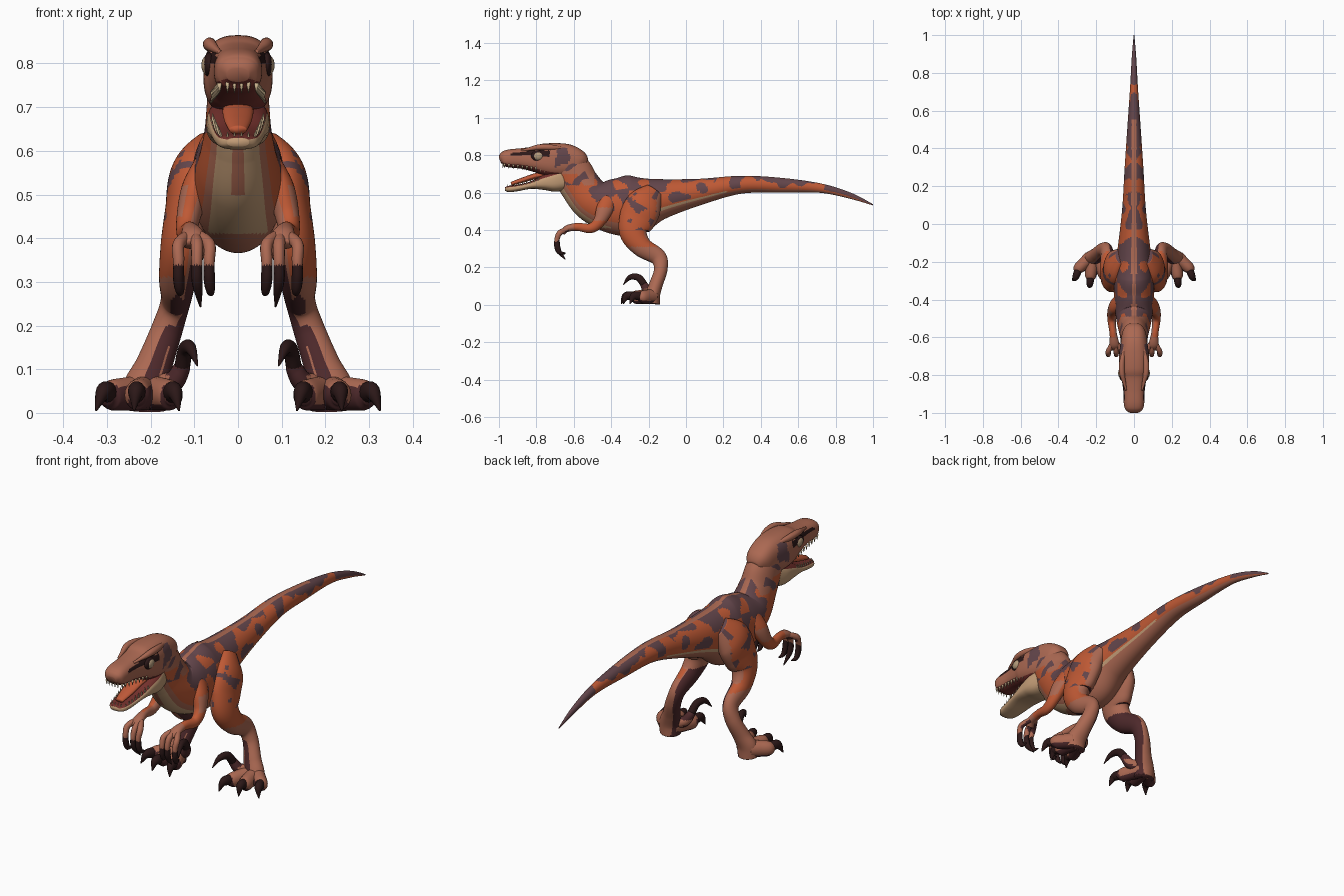
import bpy, bmesh, math
from mathutils import Vector, noise

cube = bpy.data.objects.get("Cube")
if cube:
    bpy.data.objects.remove(cube)


def material(name, rgb):
    m = bpy.data.materials.new(name)
    m.use_nodes = True
    m.diffuse_color = (*rgb, 1)
    m.node_tree.nodes["Principled BSDF"].inputs["Base Color"].default_value = (*rgb, 1)
    return m


MATS = {n: material(n, c) for n, c in {
    "brown": (.41, .14, .085), "orange": (.52, .1, .035), "purple": (.125, .06, .07),
    "cream": (.54, .33, .18), "maroon": (.075, .022, .024), "claw": (.025, .009, .009),
    "mouth": (.17, .03, .025), "tongue": (.52, .10, .04), "eye": (.46, .33, .2),
    "ivory": (.60, .45, .27)}.items()}


def smooth_path(pts, steps):
    """Catmull-Rom through points of any dimension."""
    out = []
    for i in range(len(pts) - 1):
        a, b, c, d = (Vector(pts[min(max(j, 0), len(pts) - 1)]) for j in range(i - 1, i + 3))
        for k in range(steps):
            t = k / steps
            out.append((2 * b + (c - a) * t + (2 * a - 5 * b + 4 * c - d) * t ** 2
                        + (3 * b - a - 3 * c + d) * t ** 3) / 2)
    return out + [Vector(pts[-1])]


def skin(name, paths, rule, seg=20, steps=8, square=1.0, side=1):
    """Loft rings (x, y, z, half width, half height); rule(centre, normal, up) names the colour."""
    bm = bmesh.new()
    info = {}
    for pts in paths:
        path = smooth_path([(p[0] * side, *p[1:]) for p in pts], steps)
        spine = [Vector(p[:3]) for p in path]
        rings = []
        for i, p in enumerate(path):
            t = (spine[min(i + 1, len(path) - 1)] - spine[max(i - 1, 0)]).normalized()
            across = (Vector((1, 0, 0)) - t * t.x).normalized()
            up = t.cross(across)
            ring = []
            for k in range(seg):
                c, s = math.cos(math.tau * k / seg), math.sin(math.tau * k / seg)
                cx, sz = (math.copysign(abs(v) ** square, v) for v in (c, s))
                v = bm.verts.new(spine[i] + across * cx * max(p[3], .0008)
                                 + up * sz * max(p[4], .0008))
                info[v] = s
                ring.append(v)
            rings.append(ring)
        for a, b in zip(rings, rings[1:]):
            for k in range(seg):
                j = (k + 1) % seg
                bm.faces.new((a[k], a[j], b[j], b[k]))
        bm.faces.new(rings[0])
        bm.faces.new(rings[-1])
    bmesh.ops.recalc_face_normals(bm, faces=bm.faces)
    bm.normal_update()
    used = []
    for f in bm.faces:
        c, n = f.calc_center_median(), f.normal.copy()
        c.x, n.x = c.x * side, n.x * side
        col = rule if isinstance(rule, str) else rule(c, n, sum(info[v] for v in f.verts) / len(f.verts))
        if col not in used:
            used.append(col)
        f.material_index = used.index(col)
        f.smooth = True
    return finish(name, bm, used)


def finish(name, bm, used):
    me = bpy.data.meshes.new(name)
    bm.to_mesh(me)
    bm.free()
    for col in used:
        me.materials.append(MATS[col])
    ob = bpy.data.objects.new(name, me)
    bpy.context.scene.collection.objects.link(ob)
    return ob


def ball(name, loc, size, col):
    bm = bmesh.new()
    bmesh.ops.create_uvsphere(bm, u_segments=24, v_segments=14, radius=1)
    for f in bm.faces:
        f.smooth = True
    ob = finish(name, bm, [col])
    ob.location, ob.scale = loc, size
    return ob


def blotch(c, f=15):
    return noise.noise(Vector((abs(c.x) * f + 3, c.y * f, c.z * f)))


# Colour rules
def body_rule(c, n, u):
    p = blotch(c)
    if u < -.74 and c.y < -.4 and c.z > .41:
        return "brown" if abs(c.x) < .015 and c.z > .5 else "cream"
    if u < -.58:
        return "brown"
    if u < -.4 and -.2 < c.y < .22:
        return "cream"
    if c.z > .64 and c.y < -.49:
        if p > .12 and u < .6:
            return "purple"
        return "orange" if c.z < .7 and u < .2 else "brown"
    if u > .6 and abs(c.x) < .013 and c.y < .55:
        return "brown"
    if c.y > .74 and u > -.3:
        return "purple"
    limit = .18 - .4 * u - (.12 if c.y > .15 else 0)
    return "purple" if u > -.35 and p > limit else "orange"


def leg_rule(c, n, u):
    if n.z < -.8 or (c.z < .34 and n.x < -.5) or (c.z < .2 and u > .85 and n.x < .1):
        return "maroon"
    if c.z < .31 or n.x < -.35 or n.y > .62:
        return "brown"
    return "purple" if c.z > .4 and blotch(c, 18) > .2 else "orange"


def arm_rule(c, n, u):
    if c.y < -.6 or n.x < -.5:
        return "brown"
    return "brown" if .45 < c.z < .52 and n.x > .5 else "orange"


def toe_rule(c, n, u):
    if c.x < .165 and c.z > .085:
        return "maroon"
    return "brown" if n.z > -.5 and (n.z > .5 or n.x > .6 or n.y > .1) else "maroon"


def finger_rule(c, n, u):
    return "maroon" if c.z < .335 or n.z < -.4 else "brown"


def head_rule(c, n, u):
    if u < -.45 and n.z < -.5 and c.y < -.68:
        return "mouth"
    if abs(n.x) > .5 and -.94 < c.y < -.73 and .797 < c.z < .803 + .018 * (c.y + 1) / .15:
        return "claw" if c.z < .826 else "brown"
    if c.y > -.7 and c.z < .84 and abs(n.x) > .45 and blotch(c, 16) > .12:
        return "purple"
    return "brown"


def jaw_rule(c, n, u):
    return "mouth" if u > .4 and n.z > .4 and c.y < -.68 else "cream"


# Body from tail tip to neck
skin("body", [[
    (0, 1, .535, .002, .003), (0, .88, .583, .012, .016), (0, .72, .624, .021, .025),
    (0, .5, .64, .036, .04), (0, .29, .642, .05, .048), (0, .075, .605, .063, .07),
    (0, -.14, .565, .088, .11), (0, -.28, .532, .105, .162), (0, -.4, .53, .106, .146),
    (0, -.5, .56, .094, .117), (0, -.565, .635, .078, .108), (0, -.602, .698, .072, .108),
    (0, -.635, .755, .069, .099)]], body_rule, seg=72, steps=30)


# Head and jaws: stations are y, top, bottom, half width
def stations(rows):
    return [(0, y, (t + b) / 2, w, (t - b) / 2) for y, t, b, w in rows]


skin("upper_head", [stations([
    (-.538, .78, .71, .035), (-.57, .826, .69, .06), (-.63, .858, .68, .071),
    (-.7, .865, .68, .079), (-.77, .862, .695, .077), (-.815, .848, .712, .067),
    (-.88, .838, .728, .057), (-.95, .83, .735, .054), (-.98, .815, .742, .046),
    (-.995, .79, .757, .026)])], head_rule, seg=56, steps=14, square=.78)
skin("lower_jaw", [stations([
    (-.63, .74, .62, .055), (-.7, .72, .605, .071), (-.76, .695, .613, .07),
    (-.83, .66, .62, .062), (-.9, .643, .608, .053), (-.945, .637, .603, .044),
    (-.968, .63, .61, .025)])], jaw_rule, seg=40, steps=10, square=.75)
ball("throat", (0, -.715, .705), (.058, .03, .045), "mouth")
skin("tongue", [[(0, -.72, .695, .034, .018), (0, -.79, .692, .036, .016),
                 (0, -.87, .668, .031, .014), (0, -.935, .647, .02, .01)]], "tongue")

# Teeth along both jaws
upper, lower = [], []
for s in (1, -1):
    for i in range(10):
        y = -.755 - i * .024
        x = s * (.062 - .0022 * i)
        z = .719 + .024 * i / 9
        upper.append([(x, y, z + .012, .006, .007), (x, y, z - .011, .001, .001)])
    for i in range(8):
        y = -.79 - i * .021
        x = s * (.058 - .0028 * i)
        z = .672 - .043 * i / 7
        lower.append([(x, y, z - .01, .005, .006), (x, y, z + .013, .001, .001)])
for x in (-.024, -.008, .008, .024):
    upper.append([(x, -.978, .76, .006, .006), (x, -.979, .733, .001, .001)])
    lower.append([(x, -.953, .622, .005, .005), (x, -.954, .643, .001, .001)])
skin("upper_teeth", upper, "ivory", seg=6, steps=2)
skin("lower_teeth", lower, "ivory", seg=6, steps=2)

# Paired parts
for s, side in ((1, "left"), (-1, "right")):
    ball(side + "_eye_socket", (s * .066, -.79, .797), (.014, .038, .028), "claw")
    ball(side + "_eye", (s * .067, -.79, .796), (.017, .028, .024), "eye")
    ball(side + "_nostril", (s * .026, -.982, .79), (.006, .008, .011), "maroon")
    skin(side + "_brow", [[(.045, -.64, .835, .006, .006), (.062, -.72, .842, .014, .015),
                           (.064, -.785, .843, .015, .015), (.052, -.84, .833, .009, .009),
                           (.042, -.88, .826, .005, .005)]], "brown", side=s)

    skin(side + "_leg", [[
        (.07, -.17, .61, .03, .05), (.1, -.22, .54, .055, .095), (.112, -.26, .46, .055, .098),
        (.125, -.28, .385, .052, .075), (.138, -.235, .31, .043, .055),
        (.143, -.15, .255, .034, .045), (.163, -.135, .19, .036, .036),
        (.192, -.16, .11, .042, .036), (.212, -.178, .055, .052, .04),
        (.215, -.185, .008, .05, .045)]], leg_rule, seg=48, steps=12, side=s)
    toes, foot_claws = [], []
    for x, y, tx, ty in ((.292, -.235, .325, -.3), (.23, -.275, .238, -.335), (.155, -.275, .135, -.345)):
        bx = .21 + (x - .21) * .25
        toes.append([(bx, -.175, .045, .034, .04), ((bx + x) / 2, (y - .175) / 2, .043, .033, .038),
                     (x, y, .04, .03, .034), (x + (tx - x) * .3, y - .018, .035, .017, .019)])
        foot_claws.append([(x, y, .045, .02, .024), ((x + tx) / 2, (y + ty) / 2 - .012, .047, .018, .021),
                           (tx, ty, .005, .002, .002)])
    # Raised sickle toe
    toes.append([(.19, -.18, .06, .025, .028), (.15, -.205, .07, .024, .026),
                 (.13, -.22, .1, .02, .022), (.125, -.235, .12, .014, .015)])
    foot_claws.append([(.127, -.225, .11, .018, .02), (.12, -.255, .146, .017, .019),
                       (.108, -.3, .147, .013, .014), (.093, -.335, .108, .002, .002)])
    skin(side + "_toes", toes, toe_rule, side=s)
    skin(side + "_foot_claws", foot_claws, "claw", seg=14, side=s)

    skin(side + "_arm", [[
        (.075, -.41, .57, .025, .045), (.098, -.435, .51, .032, .045), (.114, -.465, .445, .027, .032),
        (.118, -.51, .41, .022, .026), (.11, -.58, .417, .019, .021), (.104, -.635, .408, .026, .018),
        (.102, -.66, .385, .026, .014)]], arm_rule, seg=28, steps=10, side=s)
    fingers, hand_claws = [], []
    for dx, drop in ((-.036, .03), (-.008, 0), (.034, .035)):
        x = .102 + dx
        fingers.append([(.102 + dx * .4, -.635, .405, .013, .014), (x, -.675, .385, .014, .015),
                        (x, -.69, .35, .013, .014), (x, -.69, .32, .011, .012)])
        hand_claws.append([(x, -.69, .348, .012, .014), (x, -.688, .31, .013, .016),
                           (x - .003, -.675, .28, .01, .012), (x - .008, -.645, .243 + drop, .002, .002)])
    skin(side + "_fingers", fingers, finger_rule, seg=14, side=s)
    skin(side + "_hand_claws", hand_claws, "claw", seg=12, side=s)
